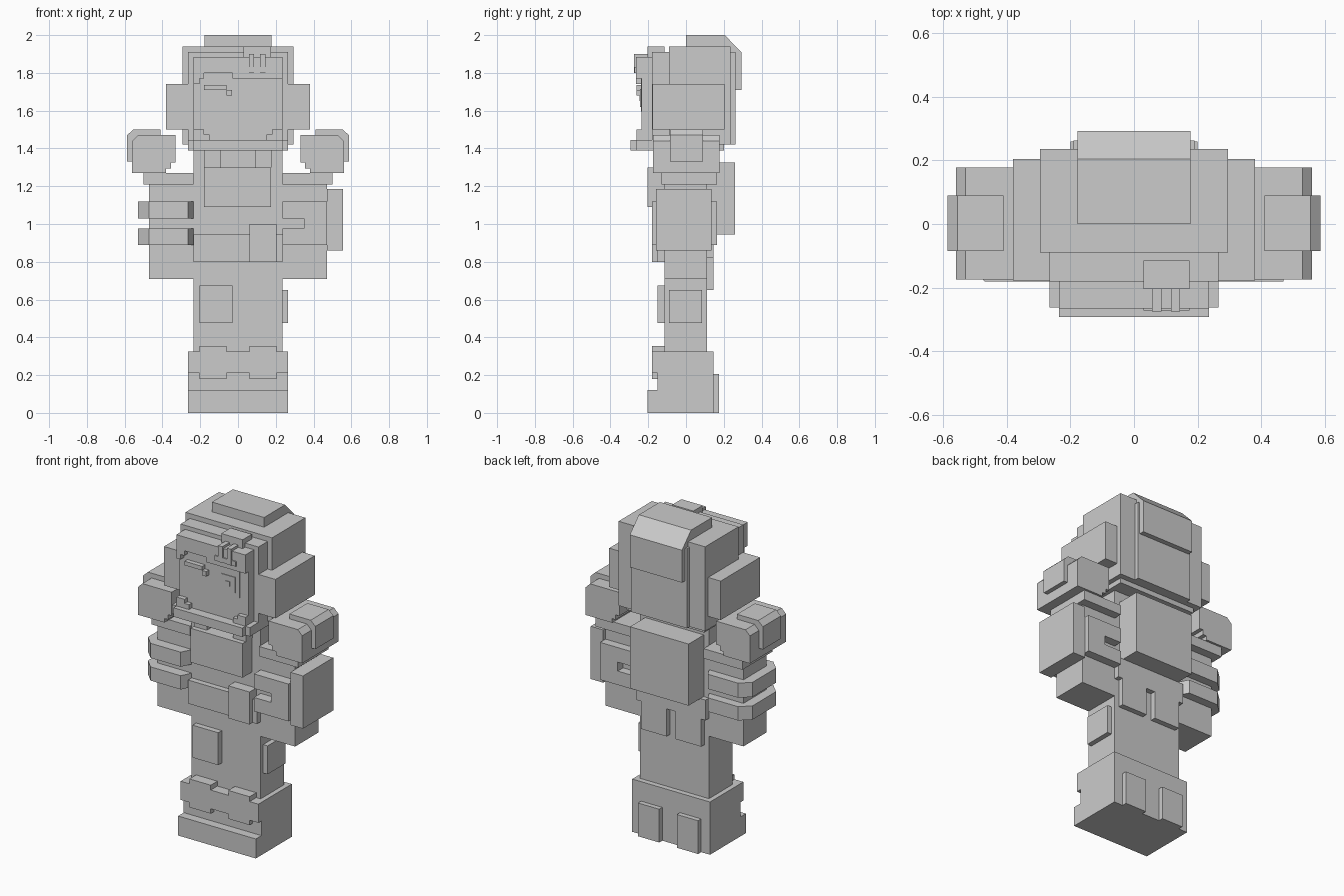
import bpy, bmesh

grey = bpy.data.materials.new("plain_grey")
grey.diffuse_color = (0.6, 0.6, 0.6, 1)


def finish(name, bm):
    bmesh.ops.recalc_face_normals(bm, faces=bm.faces)
    me = bpy.data.meshes.new(name)
    bm.to_mesh(me)
    bm.free()
    me.materials.append(grey)
    ob = bpy.data.objects.new(name, me)
    bpy.context.collection.objects.link(ob)
    return ob


def box(name, x0, x1, y0, y1, z0, z1):
    bm = bmesh.new()
    bmesh.ops.create_cube(bm, size=1)
    for v in bm.verts:
        v.co = (x1 if v.co.x > 0 else x0, y1 if v.co.y > 0 else y0, z1 if v.co.z > 0 else z0)
    return finish(name, bm)


def pair(name, x0, x1, *r):
    box(name + "_right", x0, x1, *r)
    box(name + "_left", -x1, -x0, *r)


def prism(name, pts, axis, a, b):
    """Extrude a 2D outline along an axis from a to b."""
    bm = bmesh.new()

    def ring(t):
        return [bm.verts.new(p[:axis] + (t,) + p[axis:]) for p in pts]
    lo, hi = ring(a), ring(b)
    bm.faces.new(lo)
    bm.faces.new(hi)
    n = len(pts)
    for i in range(n):
        bm.faces.new((lo[i], lo[(i + 1) % n], hi[(i + 1) % n], hi[i]))
    return finish(name, bm)


# Legs, boots and knee pads
box("legs", -.235, .235, -.115, .112, .32, .82)
box("boots", -.265, .265, -.15, .145, 0, .325)
box("boot_toes", -.265, .265, -.205, -.15, 0, .12)
box("boot_strap", -.265, .265, -.18, -.15, .21, .325)
pair("boot_buckle", .06, .205, -.18, -.115, .18, .355)
pair("heel_pad", .06, .205, .145, .175, 0, .205)
box("knee_pad", -.205, -.03, -.15, -.115, .475, .675)
box("side_knee_pad", .235, .265, -.09, .085, .475, .65)

# Torso, belt and backpack
box("torso", -.235, .235, -.115, .112, .8, 1.4)
box("chest_plate", -.18, .175, -.205, -.115, 1.09, 1.30)
pair("chest_strap", .09, .178, -.175, -.115, 1.30, 1.39)
box("belt", -.235, .235, -.15, -.115, .80, .945)
box("belt_pouch", .06, .205, -.18, -.115, .80, 1.0)
box("back_belt", -.235, .235, .112, .145, .82, .945)
pair("coat_tail", .03, .205, .112, .145, .65, .82)
box("backpack", -.2, .2, .112, .26, .945, 1.325)

# Arms and stepped shoulder pads
pair("arm", .235, .47, -.115, .112, .71, 1.21)
pair("upper_arm", .235, .50, -.13, .165, 1.21, 1.27)
for s, side in ((1, "right"), (-1, "left")):
    pad = [(.38, 1.27), (.56, 1.27), (.56, 1.44), (.53, 1.47), (.33, 1.47),
           (.33, 1.325), (.355, 1.325), (.355, 1.295), (.38, 1.295)]
    prism("shoulder_pad_" + side, [(s * x, z) for x, z in pad], 1, -.175, .178)
    cap = [(.41, 1.33), (.587, 1.33), (.587, 1.47), (.555, 1.50), (.41, 1.50)]
    prism("shoulder_plate_" + side, [(s * x, z) for x, z in cap], 1, -.085, .09)

# Two chamfered bands on the left arm
band = [(-.235, -.12), (-.265, -.18), (-.47, -.18), (-.53, -.12),
        (-.53, .11), (-.47, .165), (-.265, .165), (-.235, .11)]
for i, (a, b) in enumerate(((.89, .975), (1.03, 1.12))):
    prism("arm_band_%d" % i, band, 2, a, b)

# Slotted bracer and side device on the right arm
slot = [(.235, .89), (.47, .89), (.47, 1.12), (.235, 1.12),
        (.235, 1.03), (.35, 1.03), (.35, .975), (.235, .975)]
prism("bracer_front", slot, 1, -.18, -.115)
prism("bracer_back", slot, 1, .112, .165)
box("arm_device", .47, .555, -.16, .135, .86, 1.185)

# Helmet, ear covers and back of the head
box("helmet", -.295, .295, -.09, .235, 1.42, 1.94)
box("face_frame", -.265, .265, -.18, .2, 1.39, 1.91)
pair("ear_cover", .26, .38, -.178, .205, 1.50, 1.74)
box("head_back_panel", -.19, .19, .23, .262, 1.42, 1.91)
prism("head_cap", [(0, 1.93), (0, 2), (.205, 2), (.293, 1.91), (.293, 1.71), (.2, 1.71)],
      0, -.178, .178)

# Face with stepped brow and chin guard
box("face", -.235, .235, -.235, -.17, 1.42, 1.885)
prism("brow", [(-.235, 1.885), (-.235, 1.74), (-.205, 1.74), (-.205, 1.77), (-.18, 1.77),
               (-.18, 1.80), (-.03, 1.80), (-.03, 1.77), (.235, 1.77), (.235, 1.885)],
      1, -.265, -.23)
box("chin_guard", -.265, .265, -.263, -.17, 1.39, 1.445)
box("chin_bar", -.235, .235, -.293, -.26, 1.39, 1.445)
pair("cheek_low", .15, .235, -.263, -.23, 1.445, 1.475)
pair("cheek_high", .18, .235, -.263, -.23, 1.475, 1.50)

# Closed eye, and open eye made of stacked plates
box("closed_eye", -.18, -.06, -.263, -.23, 1.71, 1.735)
box("closed_eye_corner", -.06, -.033, -.263, -.23, 1.68, 1.71)
box("eye_outer", .03, .178, -.239, -.23, 1.595, 1.77)
box("eye_ring", .055, .15, -.243, -.23, 1.62, 1.715)
box("eye_pupil", .085, .115, -.247, -.23, 1.65, 1.68)

# Pronged forehead badge
box("badge_top", .03, .175, -.205, -.115, 1.885, 1.94)
box("badge_base", .03, .175, -.272, -.26, 1.80, 1.83)
for i, x in enumerate((.057, .116)):
    box("badge_prong_%d" % i, x, x + .029, -.275, -.19, 1.80, 1.90)
